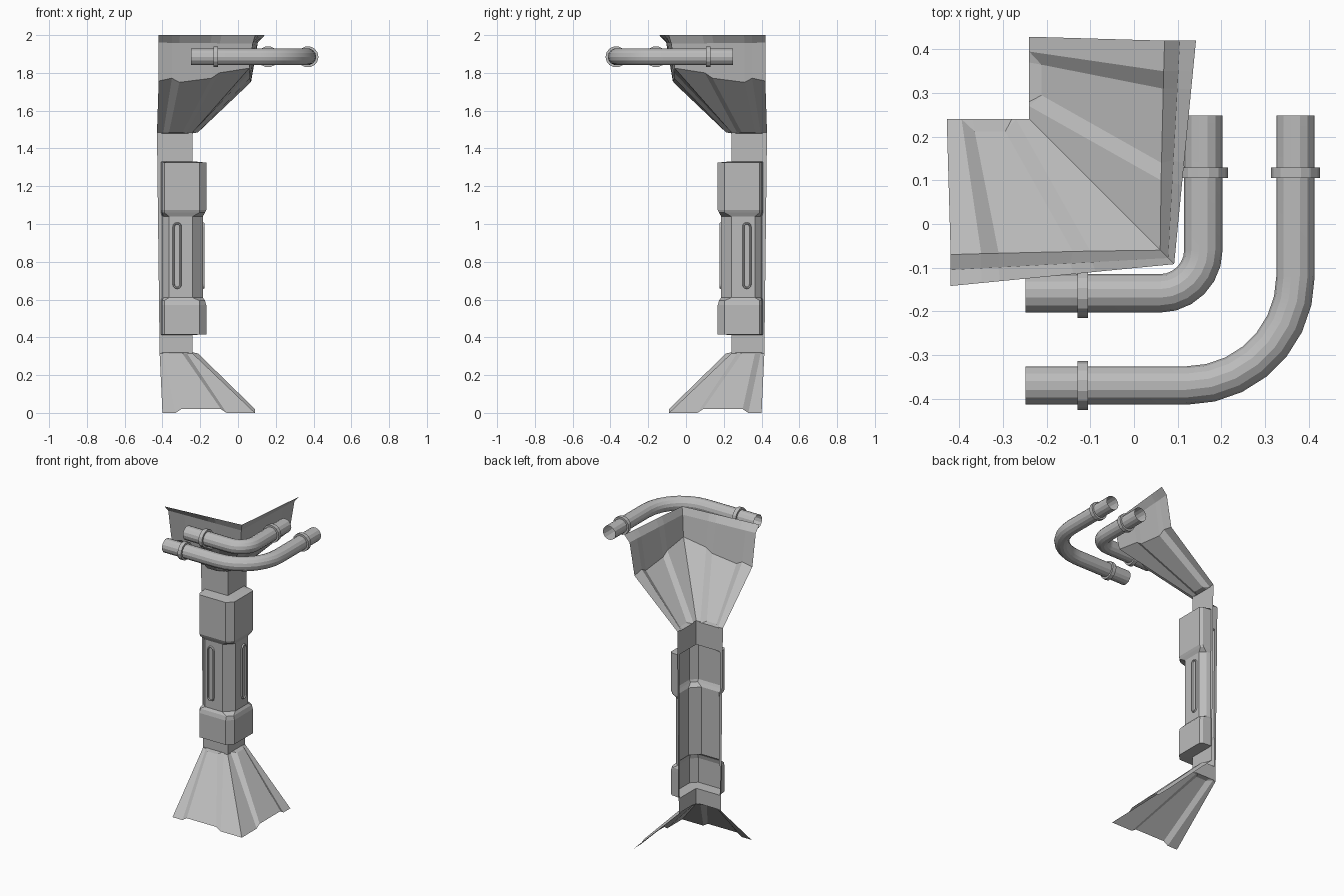
import bpy, bmesh, math
from mathutils import Vector

cube = bpy.data.objects.get("Cube")
if cube:
    bpy.data.objects.remove(cube, do_unlink=True)

grey = bpy.data.materials.new("plain_grey")
grey.use_nodes = True
COLOUR = (0.5, 0.5, 0.5, 1)
grey.diffuse_color = COLOUR
grey.node_tree.nodes["Principled BSDF"].inputs["Base Color"].default_value = COLOUR


def make_object(name, bm):
    mesh = bpy.data.meshes.new(name)
    bm.to_mesh(mesh)
    bm.free()
    mesh.materials.append(grey)
    obj = bpy.data.objects.new(name, mesh)
    bpy.context.collection.objects.link(obj)
    return obj


def mirror(p):
    """Reflect across the vertical diagonal plane of the corner."""
    return Vector((-p[1], -p[0], p[2]))


def loft(name, rows, closed=False):
    """Skin quads between rows of points."""
    bm = bmesh.new()
    grid = [[bm.verts.new(p) for p in row] for row in rows]
    for low, high in zip(grid, grid[1:]):
        count = len(low)
        for i in range(count if closed else count - 1):
            j = (i + 1) % count
            bm.faces.new((low[i], low[j], high[j], high[i]))
    return make_object(name, bm)


def corner_row(half):
    """Half section from free end to corner, completed by reflection."""
    return [Vector(p) for p in half] + [mirror(p) for p in reversed(half[:-1])]


def end_x(z):
    return -0.415 - 0.012 * (z - 0.32)


def shaft(z):
    xs = (end_x(z), -0.405, -0.37, -0.28, -0.26, -0.24)
    return corner_row([(x, 0.24, z) for x in xs])


def collar(z, out=0.168):
    return corner_row([(end_x(z), 0.24, z), (-0.408, 0.24, z), (-0.402, out + 0.015, z),
                       (-0.39, out, z), (-0.205, out, z),
                       (-(0.205 + out) / 2, (0.205 + out) / 2, z)])


def middle(z):
    return corner_row([(end_x(z), 0.24, z), (-0.402, 0.24, z), (-0.395, 0.215, z),
                       (-0.365, 0.186, z), (-0.24, 0.186, z), (-0.213, 0.213, z)])


def flare_root(z):
    return corner_row([(end_x(z), 0.24, z), (-0.395, 0.24, z), (-0.365, 0.212, z),
                       (-0.295, 0.212, z), (-0.27, 0.24, z), (-0.24, 0.24, z)])


# Foot flare with raised panels
foot_bottom = corner_row([(-0.40, -0.09, 0), (-0.33, -0.09, 0), (-0.30, -0.09, 0.02),
                          (-0.09, -0.09, 0.02), (-0.06, -0.09, 0), (0.09, -0.09, 0)])
loft("foot_flare", [foot_bottom, flare_root(0.315), shaft(0.32)])

# Bent shaft plate with two collars
loft("corner_shaft", [shaft(0.32), shaft(0.413), collar(0.415), collar(0.57),
                      collar(0.595, 0.175), middle(0.61), middle(1.04),
                      collar(1.06, 0.175), collar(1.075), collar(1.325),
                      shaft(1.332), shaft(1.48)])

# Head flare with raised panels and turned-out rim
head_low = corner_row([(-0.42, -0.07, 1.757), (-0.35, -0.068, 1.772), (-0.31, -0.067, 1.75),
                       (-0.14, -0.063, 1.772), (-0.10, -0.062, 1.80), (0.06, -0.06, 1.825)])


def rim(y_end, z_end, y_corner, z_corner, x_end):
    half = []
    for t in (0, 0.14, 0.22, 0.55, 0.65, 1):
        half.append((x_end + t * (-y_corner - x_end), y_end + t * (y_corner - y_end),
                     z_end + t * (z_corner - z_end)))
    return corner_row(half)


loft("head_flare", [shaft(1.48), flare_root(1.485), head_low,
                    rim(-0.105, 1.96, -0.078, 1.955, -0.42),
                    rim(-0.142, 2.0, -0.092, 2.0, -0.42)])


# Long rounded slot frames on the middle section
def slot_outline(radius, y, steps=6):
    points = []
    for centre, start in ((0.985, 0), (0.68, math.pi)):
        for i in range(steps + 1):
            a = start + math.pi * i / steps
            points.append(Vector((-0.322 + radius * math.cos(a), y, centre + radius * math.sin(a))))
    return points


for side in ("front", "side"):
    rows = [slot_outline(r, y) for r, y in
            ((0.024, 0.186), (0.021, 0.178), (0.016, 0.178), (0.013, 0.185), (0.001, 0.185))]
    if side == "side":
        rows = [[mirror(p) for p in row] for row in rows]
    loft(side + "_slot", rows, closed=True)


# Curved pipes with ring bands
PIPE_Z = 1.885
SIDES = 14


def ring(centre, direction, radius):
    across = Vector((direction.y, -direction.x, 0))
    return [centre + radius * (math.cos(a) * across + math.sin(a) * Vector((0, 0, 1)))
            for a in (2 * math.pi * i / SIDES for i in range(SIDES))]


def pipe(name, offset, bend, steps):
    along = Vector((1, 0, 0))
    rows = [ring(Vector((-0.248, -offset, PIPE_Z)), along, 0.044)]
    for i in range(steps + 1):
        a = math.pi / 2 * i / steps
        centre = Vector((offset - bend + bend * math.sin(a),
                         -offset + bend - bend * math.cos(a), PIPE_Z))
        rows.append(ring(centre, Vector((math.cos(a), math.sin(a), 0)), 0.044))
    rows.append(ring(Vector((offset, 0.248, PIPE_Z)), Vector((0, 1, 0)), 0.044))
    body = loft(name, rows, closed=True)
    body.data.shade_smooth()
    body.data.set_sharp_from_angle(angle=math.radians(20))
    for side in ("front", "side"):
        band = [ring(Vector((x, -offset, PIPE_Z)), along, r) for x, r in
                ((-0.13, 0.044), (-0.13, 0.056), (-0.105, 0.056), (-0.105, 0.044))]
        if side == "side":
            band = [[mirror(p) for p in row] for row in band]
        loft(f"{name}_{side}_band", band, closed=True)


pipe("inner_pipe", 0.159, 0.1, 6)
pipe("outer_pipe", 0.37, 0.25, 7)

# Consistent outward normals
for obj in bpy.context.collection.objects:
    if obj.type == "MESH" and grey.name in obj.data.materials:
        bm = bmesh.new()
        bm.from_mesh(obj.data)
        bmesh.ops.recalc_face_normals(bm, faces=bm.faces)
        bm.to_mesh(obj.data)
        bm.free()
